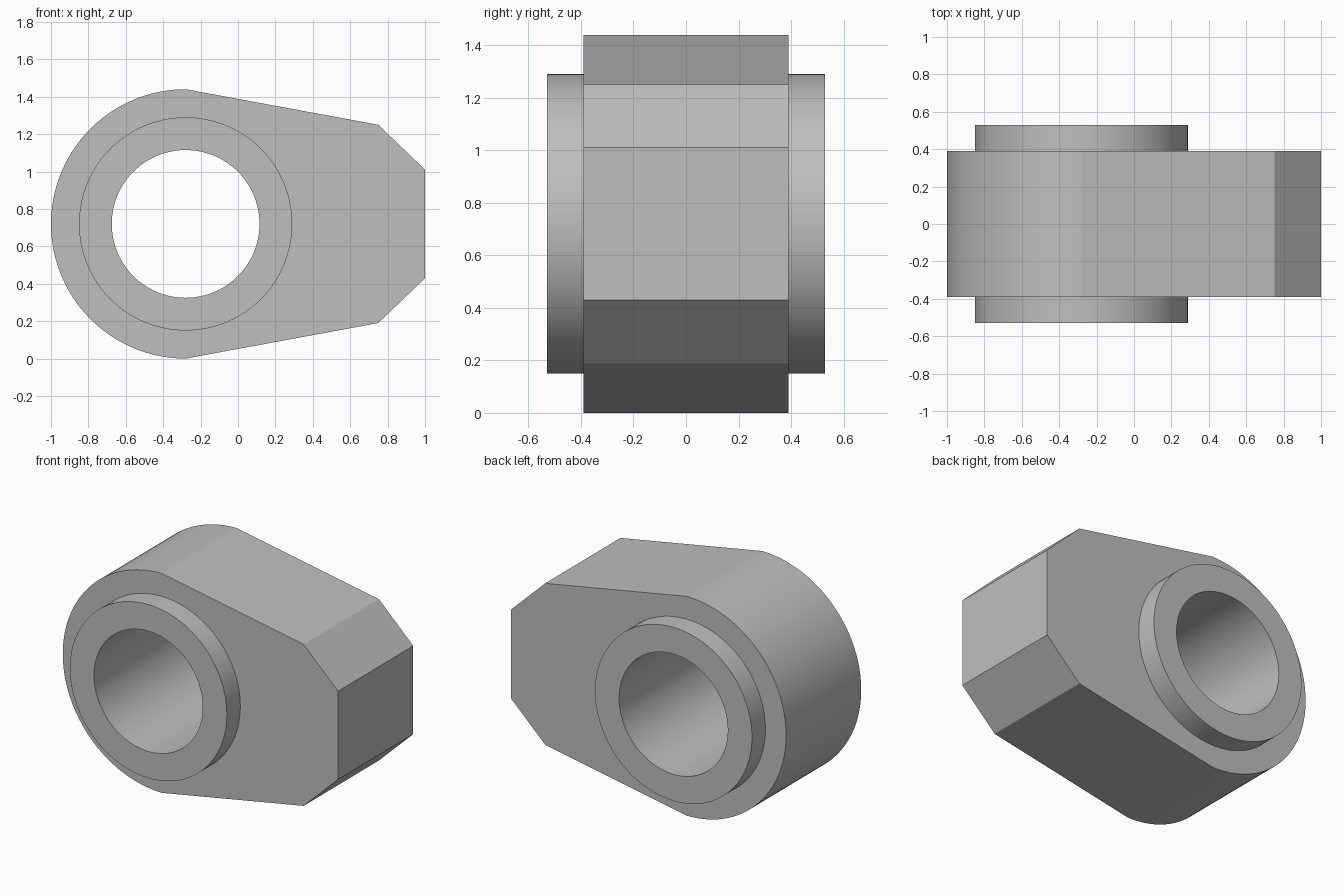
import bpy, bmesh
from math import pi, sin, cos, radians

if "Cube" in bpy.data.objects:
    bpy.data.objects.remove(bpy.data.objects["Cube"])

CX, CZ = -0.28, 0.72      # bore axis
SEGMENTS = 96

grey = bpy.data.materials.new("plain_grey")
grey.use_nodes = True
colour = (0.52, 0.52, 0.52, 1)
grey.diffuse_color = colour
grey.node_tree.nodes["Principled BSDF"].inputs["Base Color"].default_value = colour


def arc(radius, start, sweep, count):
    """Points (x, z) on an arc around the bore axis."""
    return [(CX + radius * cos(start + sweep * i / count),
             CZ + radius * sin(start + sweep * i / count)) for i in range(count + 1)]


def prism(name, outline, half_depth):
    """Extrude an x-z outline symmetrically along y."""
    bm = bmesh.new()
    face = bm.faces.new([bm.verts.new((x, -half_depth, z)) for x, z in outline])
    extruded = bmesh.ops.extrude_face_region(bm, geom=[face])["geom"]
    bmesh.ops.translate(bm, vec=(0, 2 * half_depth, 0),
                        verts=[g for g in extruded if isinstance(g, bmesh.types.BMVert)])
    bmesh.ops.recalc_face_normals(bm, faces=bm.faces)
    mesh = bpy.data.meshes.new(name)
    bm.to_mesh(mesh)
    bm.free()
    mesh.materials.append(grey)
    obj = bpy.data.objects.new(name, mesh)
    bpy.context.collection.objects.link(obj)
    return obj


def cylinder(name, radius, half_depth):
    return prism(name, arc(radius, 0, 2 * pi, SEGMENTS)[:-1], half_depth)


def combine(target, other, operation):
    """Apply a boolean and discard the helper."""
    mod = target.modifiers.new(operation, 'BOOLEAN')
    mod.operation, mod.object, mod.solver = operation, other, 'EXACT'
    bpy.context.view_layer.objects.active = target
    bpy.ops.object.modifier_apply(modifier=mod.name)
    bpy.data.objects.remove(other)


# Body: half-round end, tapered flanks, chamfered nose
upper_nose = [(0.75, 1.25), (1.0, 1.01)]
lower_nose = [(x, 2 * CZ - z) for x, z in reversed(upper_nose)]
body = prism("bearing_block", arc(0.72, pi / 2, pi, SEGMENTS // 2) + lower_nose[::-1]
             + upper_nose[::-1], 0.39)

# Raised collars on both faces, then the through bore
combine(body, cylinder("collar", 0.57, 0.53), 'UNION')
combine(body, cylinder("bore_cutter", 0.395, 0.7), 'DIFFERENCE')

# Smooth the round surfaces, keep the flats crisp
for obj in bpy.context.selected_objects:
    obj.select_set(False)
body.select_set(True)
bpy.context.view_layer.objects.active = body
bpy.ops.object.shade_smooth_by_angle(angle=radians(6))
